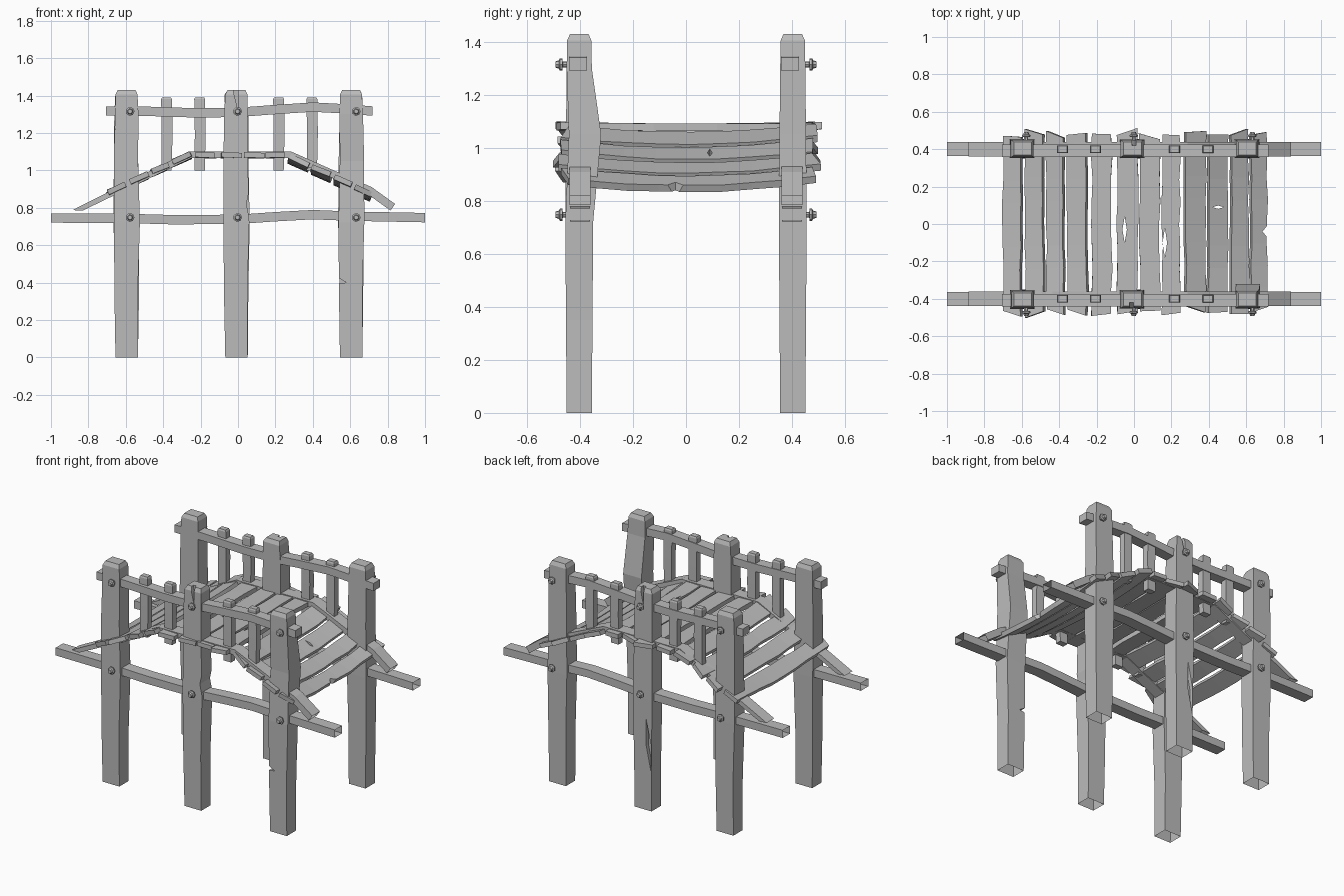
import bpy, bmesh, math, random
from mathutils import Vector, Matrix

random.seed(7)
if "Cube" in bpy.data.objects:
    bpy.data.objects.remove(bpy.data.objects["Cube"])

wood = bpy.data.materials.new("weathered_grey")
wood.use_nodes = True
GREY = (0.5, 0.5, 0.5, 1)
wood.diffuse_color = GREY
wood.node_tree.nodes["Principled BSDF"].inputs["Base Color"].default_value = GREY


def add_object(name, bm):
    bmesh.ops.recalc_face_normals(bm, faces=bm.faces)
    mesh = bpy.data.meshes.new(name)
    bm.to_mesh(mesh)
    bm.free()
    mesh.materials.append(wood)
    obj = bpy.data.objects.new(name, mesh)
    bpy.context.collection.objects.link(obj)
    return obj


def loft(name, rings, capped=True):
    """Skin a row of equal cross-sections."""
    bm = bmesh.new()
    rows = [[bm.verts.new(p) for p in ring] for ring in rings]
    for a, b in zip(rows, rows[1:]):
        for i in range(len(a)):
            j = (i + 1) % len(a)
            bm.faces.new((a[i], a[j], b[j], b[i]))
    if capped:
        bm.faces.new(rows[0])
        bm.faces.new(rows[-1])
    return add_object(name, bm)


def box_ring(x, y, z, w, d):
    return [(x + sx * w / 2, y + sy * d / 2, z) for sx, sy in ((-1, -1), (1, -1), (1, 1), (-1, 1))]


def carve(obj, cuts):
    """Cut wedge-shaped cracks: each is (position, size, tilt about y)."""
    helpers = []
    for place, size, tilt in cuts:
        bm = bmesh.new()
        bmesh.ops.create_cone(bm, cap_ends=True, segments=4, radius1=1, radius2=1, depth=2)
        bmesh.ops.transform(bm, verts=bm.verts, matrix=Matrix.Translation(place)
                            @ Matrix.Rotation(tilt, 4, 'Y') @ Matrix.Diagonal((*size, 1))
                            @ Matrix.Rotation(math.pi / 2, 4, 'X'))
        cutter = add_object("crack_cutter", bm)
        cutter.hide_render = True
        mod = obj.modifiers.new("crack", 'BOOLEAN')
        mod.operation, mod.solver, mod.object = 'DIFFERENCE', 'EXACT', cutter
        helpers.append(cutter)
    graph = bpy.context.evaluated_depsgraph_get()
    mesh = bpy.data.meshes.new_from_object(obj.evaluated_get(graph))
    obj.modifiers.clear()
    obj.data = mesh
    for cutter in helpers:
        bpy.data.objects.remove(cutter)


def open_bottom(obj):
    bm = bmesh.new()
    bm.from_mesh(obj.data)
    low = [f for f in bm.faces if all(v.co.z < 0.001 for v in f.verts)]
    bmesh.ops.delete(bm, geom=low, context='FACES')
    bm.to_mesh(obj.data)
    bm.free()


# Posts: hewn, slightly swollen, with chamfered tops and a few cracks
POST_X = {"right": -0.595, "middle": -0.008, "left": 0.605}
CRACKS = {
    "front_left": [((0.53, -0.4, 0.41), (0.05, 0.2, 0.018), 0.2)],
    "front_middle": [((-0.012, -0.45, 1.42), (0.012, 0.03, 0.1), -0.12),
                     ((0.07, -0.4, 0.82), (0.025, 0.2, 0.12), 0)],
    "back_middle": [((-0.05, 0.45, 0.42), (0.018, 0.02, 0.17), 0.1),
                    ((0.0, 0.45, 1.42), (0.012, 0.03, 0.1), 0.1)],
    "front_right": [((-0.67, -0.45, 1.22), (0.012, 0.02, 0.05), 0)],
}
for side, sy in (("front", -1), ("back", 1)):
    for which, px in POST_X.items():
        leaning = side == "front" and which == "left"
        rings = []
        for z, w, d in ((0, 0.12, 0.095), (0.35, 0.125, 0.1), (0.72, 0.138, 0.105), (1.05, 0.13, 0.1),
                        (1.3, 0.125, 0.095), (1.405, 0.118, 0.092), (1.43, 0.095, 0.07)):
            wob = 0 if z in (0, 1.43) else 0.005
            lean = 0.022 if leaning and 0.9 < z < 1.1 else 0
            rings.append(box_ring(px + random.uniform(-wob, wob), sy * 0.403 + lean, z, w, d + lean))
        post = loft(f"{side}_{which}_post", rings)
        if f"{side}_{which}" in CRACKS:
            carve(post, CRACKS[f"{side}_{which}"])
        open_bottom(post)


# Long timbers running lengthwise: station = (x, bottom z, x, top z)
def timber(name, y, width, stations, capped):
    loft(name, [[(xb, y - width / 2, zb), (xb, y + width / 2, zb),
                 (xt, y + width / 2, zt), (xt, y - width / 2, zt)]
                for xb, zb, xt, zt in stations], capped)


def level(points, height):
    return [(x, z - height / 2, x, z + height / 2) for x, z in points]


LOWER = level([(-1, 0.745), (-0.6, 0.743), (-0.35, 0.736), (0, 0.738), (0.2, 0.752), (0.4, 0.763),
               (0.6, 0.755), (1, 0.747)], 0.05)
RAIL = level([(-0.705, 1.317), (-0.5, 1.316), (-0.22, 1.307), (0, 1.31), (0.2, 1.325), (0.4, 1.338),
              (0.55, 1.33), (0.72, 1.317)], 0.05)
STRINGER = [(-0.83, 0.785, -0.885, 0.787), (-0.25, 1.065, -0.265, 1.1), (0.27, 1.065, 0.285, 1.1),
            (0.69, 0.875, 0.715, 0.91), (0.815, 0.785, 0.84, 0.82)]


def bolt(name, x, y, z, sy):
    """Shank, flange and raised tip in one turned profile."""
    profile = ((0.03, 0.011), (0.065, 0.011), (0.067, 0.024), (0.076, 0.024), (0.08, 0.016), (0.093, 0.012))
    loft(name, [[(x + r * math.cos(k * math.tau / 7), y + sy * t, z + r * math.sin(k * math.tau / 7))
                 for k in range(7)] for t, r in profile])


for side, sy in (("front", -1), ("back", 1)):
    y = sy * 0.4
    timber(f"{side}_lower_beam", y, 0.075, LOWER, False)
    timber(f"{side}_stringer", y, 0.078, STRINGER, False)
    timber(f"{side}_handrail", y - 0.008, 0.068, RAIL, True)
    # Balusters
    for i, x in enumerate((-0.382, -0.205, 0.217, 0.395)):
        loft(f"{side}_baluster_{i + 1}", [
            box_ring(x + dx, y, z, w, d) for dx, z, w, d in
            ((0, 1.0, 0.055, 0.04), (0.003, 1.2, 0.058, 0.042),
             (0, 1.38, 0.058, 0.042), (0, 1.39, 0.048, 0.034))])
    # Bolts through every post
    for i, x in enumerate((-0.577, -0.002, 0.632)):
        for label, z in (("upper", 1.315), ("lower", 0.748)):
            bolt(f"{side}_{label}_bolt_{i + 1}", x, y, z, sy)


# Deck planks following the humped stringers
def deck_height(x):
    ax = abs(x)
    return 1.082 if ax < 0.27 else 1.082 - (ax - 0.27) * 0.47


EDGES = ((-0.7, -0.597), (-0.582, -0.477), (-0.467, -0.37), (-0.357, -0.245), (-0.225, -0.12), (-0.092, 0.02),
         (0.03, 0.137), (0.15, 0.245), (0.268, 0.383), (0.39, 0.502), (0.512, 0.61), (0.618, 0.71))
CHIPS = {5: ((-0.05, -0.03), (0.012, 0.07)), 7: ((0.165, -0.1), (0.012, 0.08)),
         9: ((0.45, 0.09), (0.03, 0.009)), 11: ((0.715, -0.04), (0.028, 0.035))}
for i, (x0, x1) in enumerate(EDGES):
    mid, half = (x0 + x1) / 2, (x1 - x0) / 2
    slope = 0 if abs(mid) < 0.25 else -0.44 * math.copysign(1, mid)
    sag = 0.004 + (0.028 if mid > 0.25 else 0.012 if mid < -0.25 else 0)
    twist = random.uniform(-0.05, 0.05)
    near, far = -random.uniform(0.455, 0.49), random.uniform(0.46, 0.495)
    rings = []
    for k in range(9):
        y = near + (far - near) * k / 8
        tilt = math.atan(slope) + twist * (1 - k / 4)
        along = Vector((math.cos(tilt), 0, math.sin(tilt)))
        up = Vector((-along.z, 0, along.x))
        dip = sag * (1 - (y / 0.48) ** 2)
        centre = Vector((mid, y, deck_height(mid) - dip))
        left = -half + random.uniform(-0.005, 0.005)
        right = half + random.uniform(-0.005, 0.005)
        ragged = Vector((0, random.uniform(-0.02, 0.02) if k in (0, 8) else 0, 0))
        rings.append([centre + along * s + up * t + r for s, t, r in
                      ((left, -0.014, ragged), (right, -0.014, -ragged),
                       (right, 0.014, -ragged), (left, 0.014, ragged))])
    plank = loft(f"deck_plank_{i + 1}", rings)
    if i in CHIPS:
        (cx, cy), (rx, ry) = CHIPS[i]
        bm = bmesh.new()
        bmesh.ops.create_cone(bm, cap_ends=True, segments=4, radius1=1, radius2=1, depth=0.3)
        bmesh.ops.transform(bm, verts=bm.verts, matrix=Matrix.Translation((cx, cy, deck_height(cx)))
                            @ Matrix.Diagonal((rx, ry, 1, 1)))
        chip = add_object("chip_cutter", bm)
        mod = plank.modifiers.new("chip", 'BOOLEAN')
        mod.operation, mod.solver, mod.object = 'DIFFERENCE', 'EXACT', chip
        graph = bpy.context.evaluated_depsgraph_get()
        plank_mesh = bpy.data.meshes.new_from_object(plank.evaluated_get(graph))
        plank.modifiers.clear()
        plank.data = plank_mesh
        bpy.data.objects.remove(chip)
